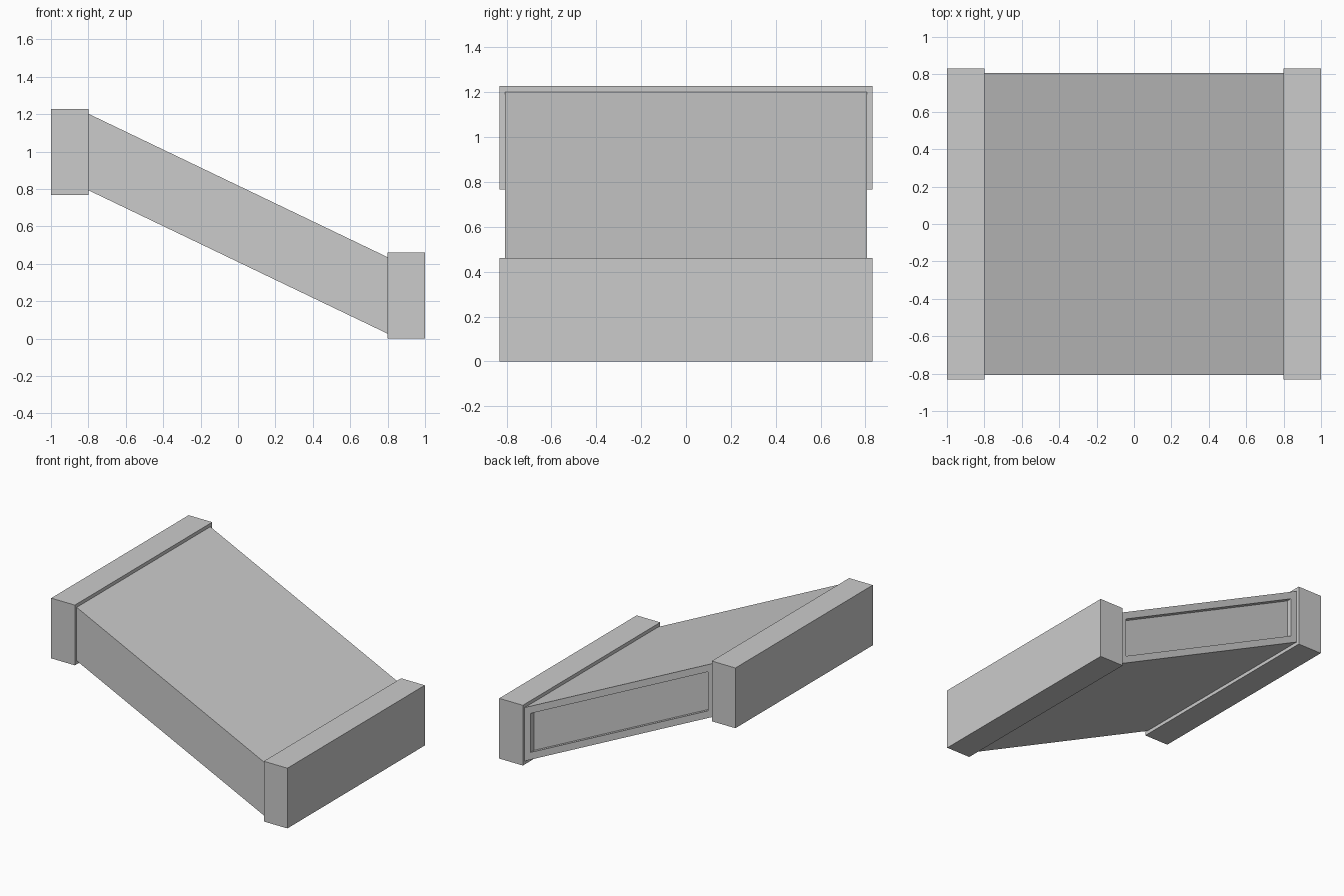
import bpy, bmesh
from mathutils import Vector

if "Cube" in bpy.data.objects:
    bpy.data.objects.remove(bpy.data.objects["Cube"])


def make_object(name, bm):
    bmesh.ops.recalc_face_normals(bm, faces=bm.faces)
    mesh = bpy.data.meshes.new(name)
    bm.to_mesh(mesh)
    bm.free()
    obj = bpy.data.objects.new(name, mesh)
    bpy.context.collection.objects.link(obj)
    return obj


def prism(profile, half_width):
    # XZ profile extruded symmetrically along Y
    bm = bmesh.new()
    face = bm.faces.new([bm.verts.new((x, -half_width, z)) for x, z in profile])
    ext = bmesh.ops.extrude_face_region(bm, geom=[face])
    verts = [v for v in ext["geom"] if isinstance(v, bmesh.types.BMVert)]
    bmesh.ops.translate(bm, verts=verts, vec=(0, 2 * half_width, 0))
    bmesh.ops.recalc_face_normals(bm, faces=bm.faces)
    return bm


def box_profile(x0, x1, z0, z1):
    return [(x0, z0), (x1, z0), (x1, z1), (x0, z1)]


# End blocks: high on the left, low on the right
make_object("upper_end_block", prism(box_profile(-1.0, -0.8, 0.767, 1.228), 0.831))
make_object("lower_end_block", prism(box_profile(0.8, 1.0, 0.0, 0.461), 0.831))

# Sloping body with a framed recess on its back side
bm = prism([(-0.8, 0.793), (0.8, 0.026), (0.8, 0.435), (-0.8, 1.202)], 0.808)
bm.faces.ensure_lookup_table()
back = max(bm.faces, key=lambda f: f.calc_center_median().y)
bmesh.ops.inset_region(bm, faces=[back], thickness=0.05, use_even_offset=True)
ext = bmesh.ops.extrude_discrete_faces(bm, faces=[back])
panel = ext["faces"][0]
bmesh.ops.translate(bm, verts=panel.verts, vec=Vector((0, -0.04, 0)))
make_object("sloping_body", bm)
